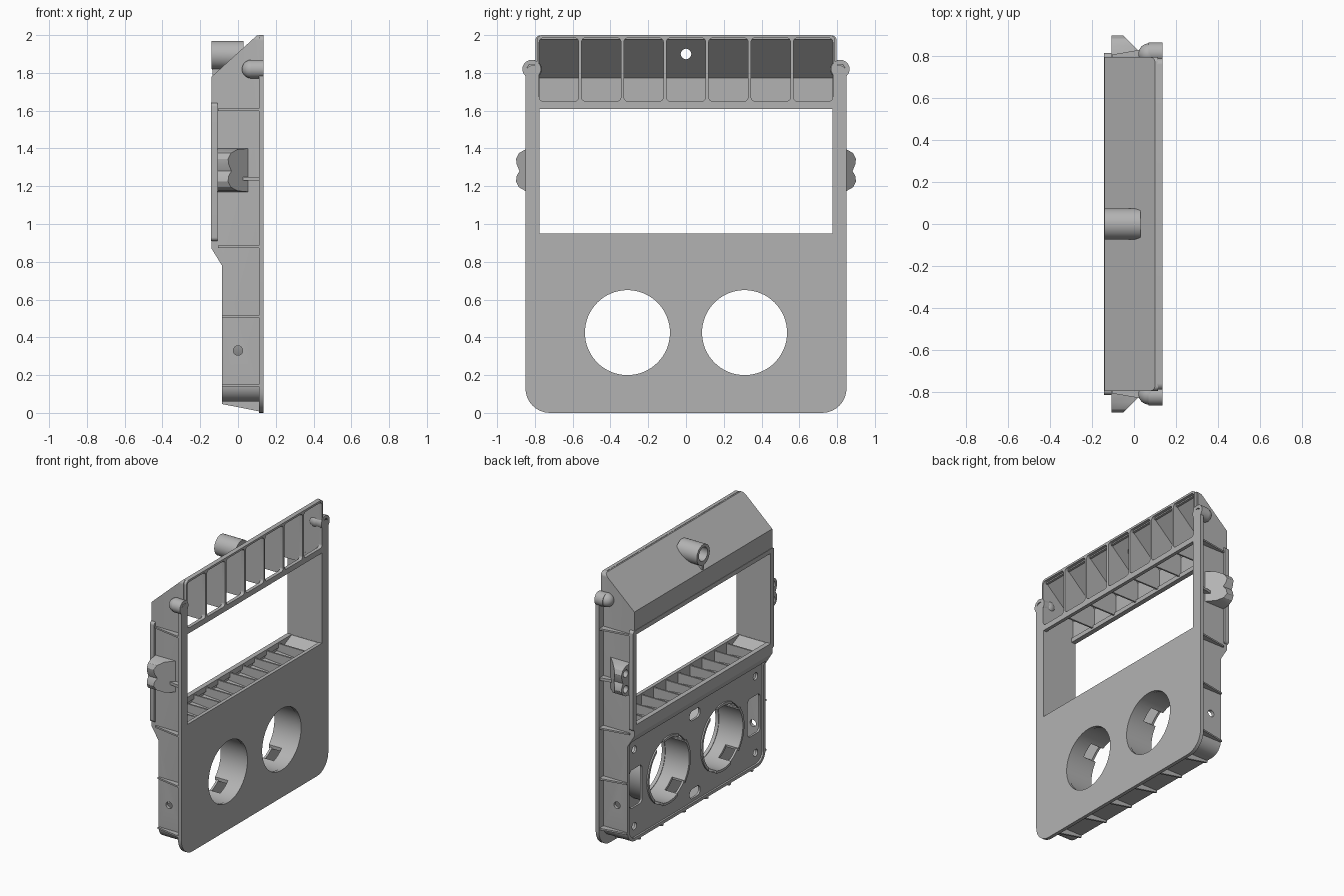
import bpy, bmesh
from math import sin, cos, pi, radians

cube = bpy.data.objects.get("Cube")
if cube:
    bpy.data.objects.remove(cube)

grey = bpy.data.materials.new("moulded_grey")
grey.use_nodes = True
grey.diffuse_color = (0.45, 0.45, 0.45, 1)
grey.node_tree.nodes["Principled BSDF"].inputs["Base Color"].default_value = (0.45, 0.45, 0.45, 1)
parts = []


def finish(bm, name):
    bmesh.ops.recalc_face_normals(bm, faces=bm.faces)
    me = bpy.data.meshes.new(name)
    bm.to_mesh(me)
    bm.free()
    me.materials.append(grey)
    ob = bpy.data.objects.new(name, me)
    bpy.context.collection.objects.link(ob)
    parts.append(ob)
    return ob


def prism(name, pts, axis, a, b):
    """Extrude a flat outline along an axis from a to b."""
    place = {"x": lambda u, v, t: (t, u, v), "y": lambda u, v, t: (u, t, v),
             "z": lambda u, v, t: (u, v, t)}[axis]
    bm = bmesh.new()
    lo = [bm.verts.new(place(u, v, a)) for u, v in pts]
    hi = [bm.verts.new(place(u, v, b)) for u, v in pts]
    bm.faces.new(lo)
    bm.faces.new(hi)
    n = len(pts)
    for i in range(n):
        j = (i + 1) % n
        bm.faces.new((lo[i], lo[j], hi[j], hi[i]))
    return finish(bm, name)


def circle(u, v, r, n=48):
    return [(u + r * cos(2 * pi * i / n), v + r * sin(2 * pi * i / n)) for i in range(n)]


def rounded(u0, u1, v0, v1, low, high=None, n=8):
    """Rectangle with separate corner radii at the bottom and top."""
    high = low if high is None else high
    pts = []
    for u, v, r, start in ((u0, v0, low, 180), (u1, v0, low, 270), (u1, v1, high, 0), (u0, v1, high, 90)):
        cu = u + (r if u == u0 else -r)
        cv = v + (r if v == v0 else -r)
        pts += [(cu + r * cos(radians(start + 90 * i / n)), cv + r * sin(radians(start + 90 * i / n)))
                for i in range(n + 1)]
    return pts


def rect(u0, u1, v0, v1):
    return [(u0, v0), (u1, v0), (u1, v1), (u0, v1)]


def combine(ob, others, op="DIFFERENCE"):
    for other in others:
        mod = ob.modifiers.new("cut", "BOOLEAN")
        mod.operation, mod.object, mod.solver = op, other, "EXACT"
        dg = bpy.context.evaluated_depsgraph_get()
        me = bpy.data.meshes.new_from_object(ob.evaluated_get(dg))
        ob.modifiers.clear()
        ob.data = me
        parts.remove(other)
        bpy.data.objects.remove(other)


def window():
    return prism("cutter", rect(-.775, .775, .95, 1.61), "x", -.3, .3)


HOLES = (-.31, .31)
HOLE_Z = .425
PITCH = 1.57 / 7

# Hollow body shell with the sloped hood
body = prism("body_shell", rounded(-.797, .797, .06, 1.998, .09, .025), "x", -.2, .115)
side = [(.2, 0), (-.085, 0), (-.085, .78), (-.14, .87), (-.14, 1.78), (.1, 1.998), (.2, 2.1)]
combine(body, [prism("cutter", side, "y", -1, 1)], "INTERSECT")
hood_space = [(.2, 1.58), (-.122, 1.58), (-.122, 1.772), (.098, 1.976), (.2, 1.976)]
shelf_space = [(.111, 1), (-.122, 1), (-.122, .885), (.111, .865)]
combine(body, [
    window(),
    prism("cutter", hood_space, "y", -.776, .776),
    prism("cutter", shelf_space, "y", -.774, .774),
    prism("cutter", rounded(-.775, .775, .082, .81, .07, .01), "x", -.3, .2),
    prism("cutter", circle(0, .33, .025, 24), "y", -1, 1),
    prism("cutter", circle(0, 1.9, .028, 24), "x", -.3, .3),
])

# Front plate with window, round holes and the row of vents
plate = prism("front_plate", rounded(-.85, .85, 0, 1.84, .13, .04), "x", .11, .136)
combine(plate, [prism("top", rounded(-.79, .79, 1.6, 2, .03), "x", .11, .136)], "UNION")
cuts = [window()]
cuts += [prism("cutter", circle(y, HOLE_Z, .225, 64), "x", 0, .3) for y in HOLES]
for i in range(7):
    y = -.785 + PITCH * i
    cuts.append(prism("cutter", rounded(y + .008, y + PITCH - .008, 1.65, 1.985, .022), "x", 0, .3))
combine(plate, cuts)

# Hood dividers
divider = [(.125, 1.625), (-.13, 1.625), (-.13, 1.775), (.1, 1.985), (.125, 1.985)]
for i in range(1, 7):
    y = -.785 + PITCH * i
    web = prism("hood_divider", divider, "y", y - .006, y + .006)
    if abs(y) < .05:
        combine(web, [prism("cutter", circle(0, 1.9, .028, 24), "x", -.3, .3)])

# Shelf ribs under the window, with a sloped wedge at each end
for i in range(10):
    y = -.63 + .14 * i
    prism("shelf_rib", rect(-.13, .115, .86, .94), "y", y - .006, y + .006)
for s in (-1, 1):
    prism("shelf_wedge", [(s * .78, .865), (s * .78, .95), (s * .64, .885), (s * .64, .865)], "x", -.125, .115)

# Raised rim around the rear of the window
rim = prism("rear_window_rim", rounded(-.815, .815, .91, 1.642, .02), "x", -.143, -.108)
combine(rim, [window()])

# Tubes behind the round holes, notched at the rear
for y in HOLES:
    tube = prism("hole_tube", circle(y, HOLE_Z, .247, 64), "x", -.083, .112)
    tools = [prism("cutter", circle(y, HOLE_Z, .229, 64), "x", -.3, .3)]
    for ang in (65, 130, 235, 300):
        cy, cz = y + .24 * cos(radians(ang)), HOLE_Z + .24 * sin(radians(ang))
        tools.append(prism("cutter", rect(cy - .045, cy + .045, cz - .05, cz + .05), "x", -.3, .02))
    combine(tube, tools)

# Rear mounting web with screw holes and openings
web = prism("rear_web", rounded(-.785, .785, .075, .815, .07, .01), "x", -.072, -.056)
tools = [prism("cutter", circle(y, HOLE_Z, .24, 64), "x", -.3, .2) for y in HOLES]
for s in (-1, 1):
    tools.append(prism("cutter", rounded(min(s * .61, s * .755), max(s * .61, s * .755), .3, .58, .03), "x", -.3, .2))
    for z in (.16, .72):
        tools.append(prism("cutter", circle(s * .7, z, .026, 20), "x", -.3, .2))
for z in (.14, .71):
    tools.append(prism("cutter", rounded(-.06, .06, z - .035, z + .035, .03), "x", -.3, .2))
combine(web, tools)

# Outer parts on both sides
for s in (-1, 1):
    for z in (1.605, .88, .51, .145):
        back = -.085 if z < .8 else -.105
        prism("side_rib", [(.112, s * .845), (back, s * .808), (back, s * .785), (.112, s * .785)],
              "z", z - .006, z + .006)
    prism("clip_rib", [(.112, s * .84), (.01, s * .82), (.01, s * .785), (.112, s * .785)], "z", 1.23, 1.25)

    # Clip lug with two lobes, trimmed by a slope toward the front
    lobes = [(.79, 1.17), (.85, 1.175), (.885, 1.195), (.9, 1.225), (.896, 1.255), (.882, 1.28)]
    lobes += [(y, 2.57 - z) for y, z in reversed(lobes[:-1])]
    lug = prism("side_clip", [(s * y, z) for y, z in lobes], "x", -.108, .055)
    tools = [prism("cutter", [(-.055, s * .902), (.052, s * .797), (.2, s * .797), (.2, s * 1), (-.055, s * 1)],
                   "z", 1, 1.6)]
    tools += [prism("cutter", circle(s * .85, z, .027, 24), "x", -.2, -.07) for z in (1.228, 1.342)]
    combine(lug, tools)

    # Screw ear with a rounded rear
    ear = prism("screw_ear", circle(s * .817, 1.82, .049), "x", .07, .136)
    combine(ear, [prism("cutter", circle(s * .817, 1.82, .028, 6), "x", .1, .2)])
    bm = bmesh.new()
    bmesh.ops.create_uvsphere(bm, u_segments=32, v_segments=16, radius=.049)
    bmesh.ops.translate(bm, verts=bm.verts, vec=(.07, s * .812, 1.82))
    finish(bm, "ear_dome")

# Fins under the bottom wall
for i in range(6):
    y = -.65 + .26 * i
    prism("bottom_fin", [(.112, .008), (-.085, .047), (-.085, .07), (.112, .07)], "y", y - .007, y + .007)

# Rear boss on the hood with a small web below
boss = prism("hood_boss", circle(0, 1.895, .075), "x", -.14, .03)
hood_inside = [(.2, 1.5), (-.13, 1.5), (-.13, 1.775), (.1, 1.985), (.2, 1.985)]
combine(boss, [prism("cutter", hood_inside, "y", -.5, .5),
               prism("cutter", circle(0, 1.9, .05, 32), "x", -.3, -.06),
               prism("cutter", circle(0, 1.9, .028, 24), "x", -.3, .3)])
prism("boss_web", [(-.135, 1.775), (-.137, 1.835), (-.06, 1.835)], "y", -.01, .01)

# Smooth shading on curves, sharp edges kept
bpy.ops.object.select_all(action="DESELECT")
for ob in parts:
    ob.select_set(True)
bpy.context.view_layer.objects.active = body
bpy.ops.object.shade_smooth_by_angle(angle=radians(30))
